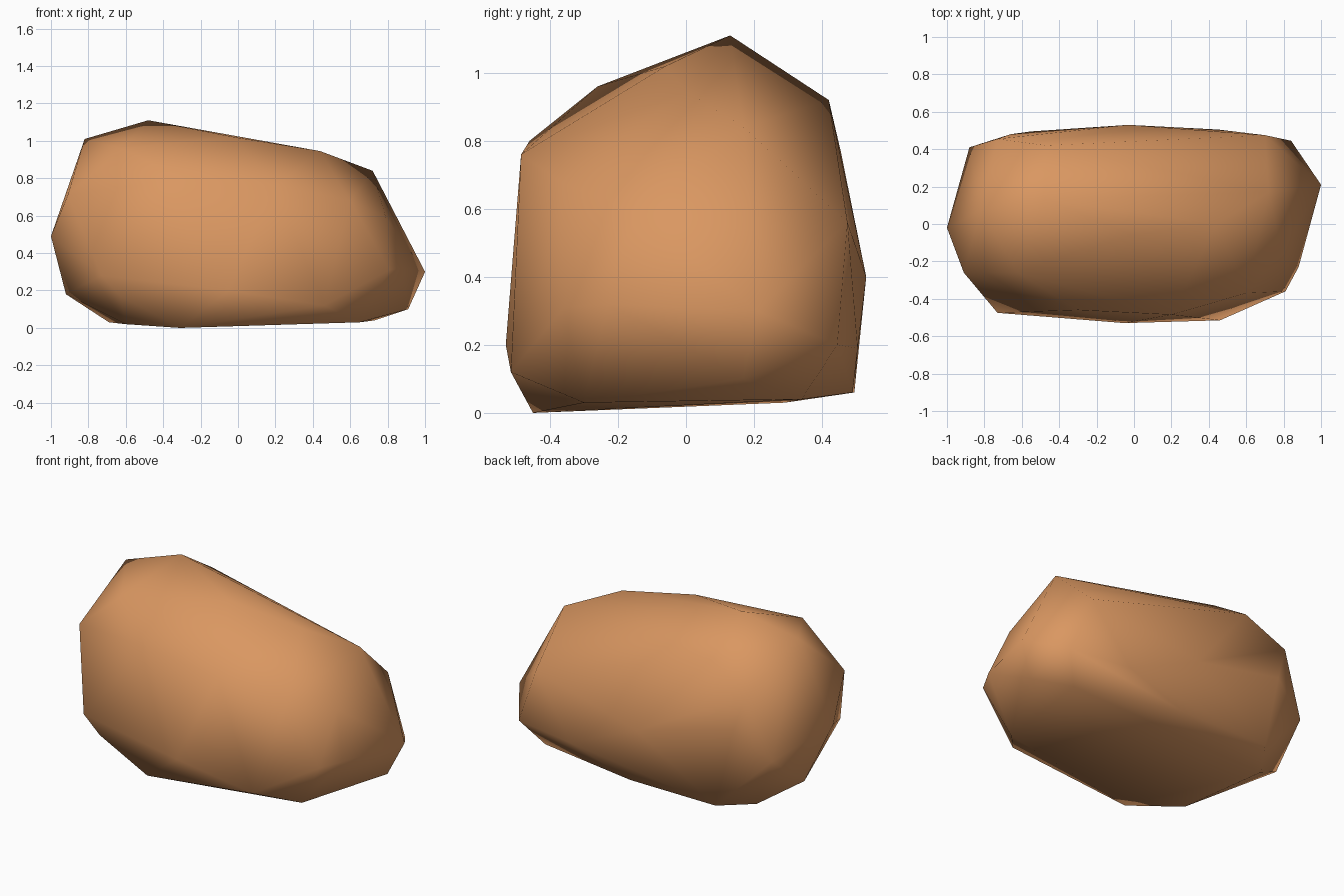
import bpy, bmesh

# Key corners of the boulder, ring by ring from the ground upwards
UNDERSIDE = [(-.31, -.45, 0), (.65, -.30, .03), (.73, .34, .04), (.04, .49, .06),
             (-.55, .495, .06), (-.69, .29, .03), (-.60, -.27, .02)]
LOWER = [(-.73, -.475, .28), (-.63, -.46, .17), (-.05, -.53, .20), (.46, -.515, .12),
         (.81, -.36, .31), (.88, -.23, .32), (1.0, .21, .30), (.91, .17, .10),
         (.84, .445, .20), (.45, .505, .19), (-.03, .53, .40), (-.88, .41, .39),
         (-.92, .15, .18), (-1.0, -.02, .49)]
UPPER = [(-.91, -.26, .71), (-.30, -.46, .80), (.20, -.485, .76), (.60, -.37, .68),
         (.79, -.15, .59), (.70, .475, .56), (-.66, .48, .55), (-.73, .455, .77)]
CROWN = [(-.82, .07, 1.01), (-.62, -.26, .96), (-.48, .13, 1.11), (-.47, .42, .92),
         (-.02, -.06, 1.02), (.44, 0, .945), (.72, .17, .84)]

# Boulder: a rounded hull wrapped around the corners
bm = bmesh.new()
for co in UNDERSIDE + LOWER + UPPER + CROWN:
    bm.verts.new(co)
bmesh.ops.convex_hull(bm, input=bm.verts[:])
bmesh.ops.delete(bm, geom=[v for v in bm.verts if not v.link_faces], context='VERTS')
bmesh.ops.recalc_face_normals(bm, faces=bm.faces[:])
for f in bm.faces:
    f.smooth = True
mesh = bpy.data.meshes.new("boulder")
bm.to_mesh(mesh)
bm.free()
boulder = bpy.data.objects.new("boulder", mesh)
bpy.context.collection.objects.link(boulder)

# Warm sandstone colour
stone = bpy.data.materials.new("orange sandstone")
stone.diffuse_color = (0.70, 0.31, 0.12, 1)
mesh.materials.append(stone)
